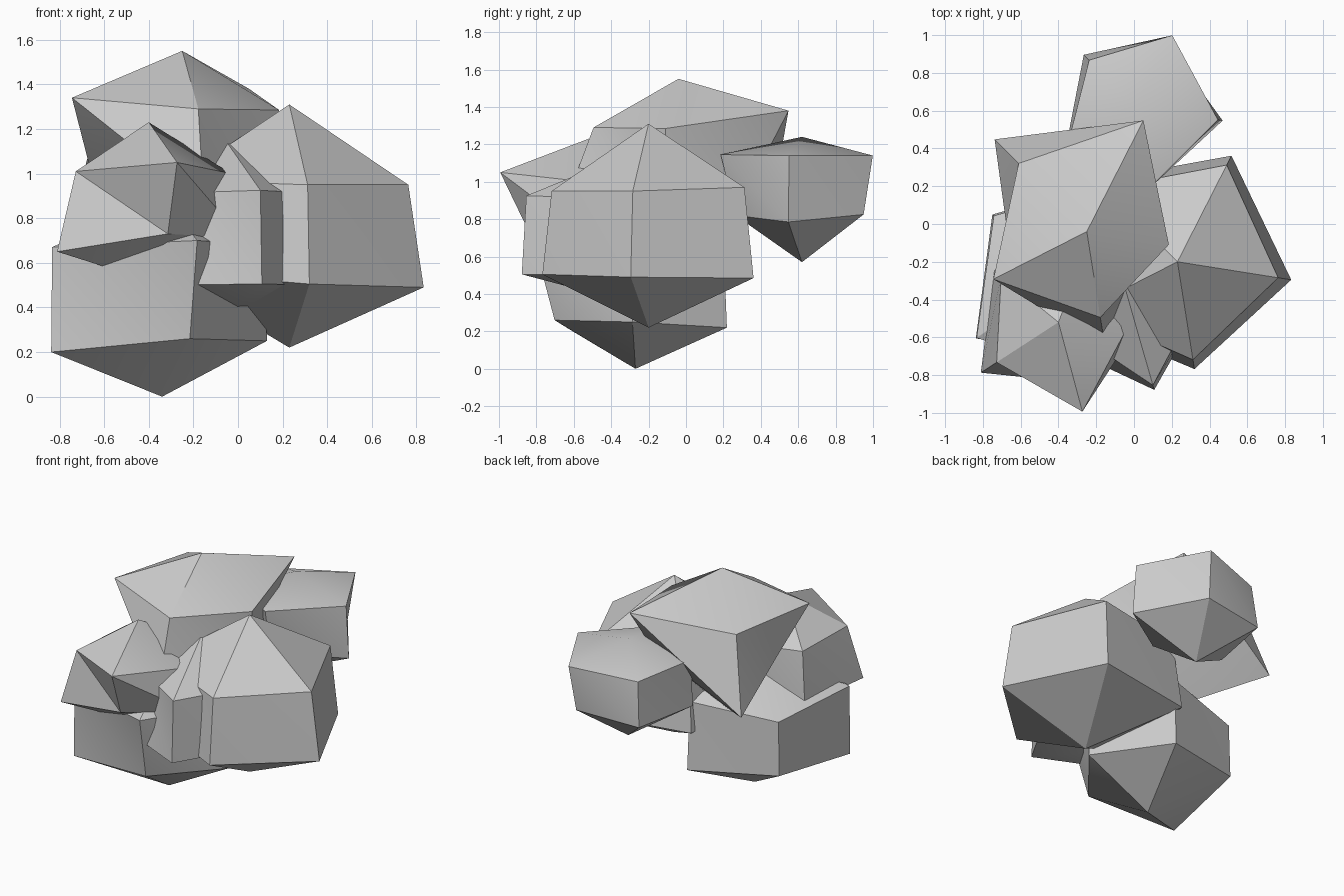
import bpy, bmesh
from math import cos, sin, radians, tau

if "Cube" in bpy.data.objects:
    bpy.data.objects.remove(bpy.data.objects["Cube"], do_unlink=True)

SIDES = 5

# Single stone colour
stone = bpy.data.materials.new("stone_grey")
stone.use_nodes = True
stone.diffuse_color = (0.6, 0.6, 0.6, 1)
stone.node_tree.nodes["Principled BSDF"].inputs["Base Color"].default_value = stone.diffuse_color


def add_ring(bm, center, turn, radii, heights, swing=()):
    """One irregular ring of corners; swing turns single corners by some degrees."""
    corners = []
    for i, (radius, z) in enumerate(zip(radii, heights)):
        angle = radians(turn + dict(swing).get(i, 0)) + i * tau / SIDES
        x = center[0] + radius * cos(angle)
        y = center[1] + radius * sin(angle)
        corners.append(bm.verts.new((x, y, z)))
    return corners


def add_boulder(name, center, turn, bottom, lower, upper, top):
    """Five-sided boulder: a lower and an upper ring closed by two points."""
    bm = bmesh.new()
    low_ring = add_ring(bm, center, turn, *lower)
    high_ring = add_ring(bm, center, turn, *upper)
    low_point = bm.verts.new((*center, bottom))
    high_point = bm.verts.new((*center, top))
    for i in range(SIDES):
        j = (i + 1) % SIDES
        bm.faces.new((low_ring[j], low_ring[i], low_point))
        bm.faces.new((low_ring[i], low_ring[j], high_ring[i]))
        bm.faces.new((low_ring[j], high_ring[j], high_ring[i]))
        bm.faces.new((high_ring[i], high_ring[j], high_point))
    bmesh.ops.recalc_face_normals(bm, faces=bm.faces)
    mesh = bpy.data.meshes.new(name)
    bm.to_mesh(mesh)
    bm.free()
    mesh.materials.append(stone)
    boulder = bpy.data.objects.new(name, mesh)
    bpy.context.collection.objects.link(boulder)
    bpy.ops.object.select_all(action="DESELECT")
    boulder.select_set(True)
    bpy.context.view_layer.objects.active = boulder
    bpy.ops.object.shade_smooth_by_angle(angle=radians(30))


# Large boulder on the +x side
add_boulder("large_side_boulder", (0.23, -0.2), -9, bottom=0.22, top=1.31,
            lower=((0.61, 0.63, 0.61, 0.64, 0.575), (0.49, 0.485, 0.49, 0.56, 0.505)),
            upper=((0.54, 0.575, 0.55, 0.57, 0.525), (0.95, 0.97, 0.96, 0.97, 0.95)))

# Base boulder resting on the ground
add_boulder("base_boulder", (-0.34, -0.27), -2, bottom=0, top=0.9,
            lower=((0.47, 0.52, 0.52, 0.6, 0.45), (0.25, 0.22, 0.27, 0.2, 0.26)),
            upper=((0.46, 0.5, 0.51, 0.595, 0.57), (0.68, 0.69, 0.64, 0.67, 0.7)))

# Boulder wedged in the middle of the front
add_boulder("front_middle_boulder", (-0.05, -0.33), -2, bottom=0.36, top=1.14,
            lower=((0.46, 0.45, 0.4, 0.5, 0.57), (0.5, 0.5, 0.5, 0.5, 0.505)),
            upper=((0.42, 0.42, 0.38, 0.38, 0.545), (0.91, 0.91, 0.91, 0.91, 0.925)))

# Boulder jutting out above the base
add_boulder("front_upper_boulder", (-0.4, -0.52), -3, bottom=0.52, top=1.23,
            lower=((0.42, 0.4, 0.44, 0.49, 0.33), (0.71, 0.68, 0.65, 0.65, 0.73)),
            upper=((0.37, 0.41, 0.39, 0.39, 0.49), (1, 1, 1, 1.01, 1.05)))

# Small boulder at the back
add_boulder("back_boulder", (0.01, 0.62), -9, bottom=0.57, top=1.24,
            lower=((0.465, 0.37, 0.39, 0.41, 0.36), (0.785, 0.825, 0.8, 0.8, 0.82)),
            upper=((0.44, 0.425, 0.35, 0.4, 0.44), (1.14, 1.14, 1.1, 1.12, 1.145)))

# Crowning boulder
add_boulder("top_boulder", (-0.25, -0.04), -9, bottom=0.6, top=1.55,
            lower=((0.42, 0.48, 0.69, 0.42, 0.62), (0.88, 1.07, 0.825, 1.05, 0.87), {3: -26}),
            upper=((0.44, 0.66, 0.51, 0.555, 0.46), (1.285, 1.38, 1.32, 1.34, 1.29)))
